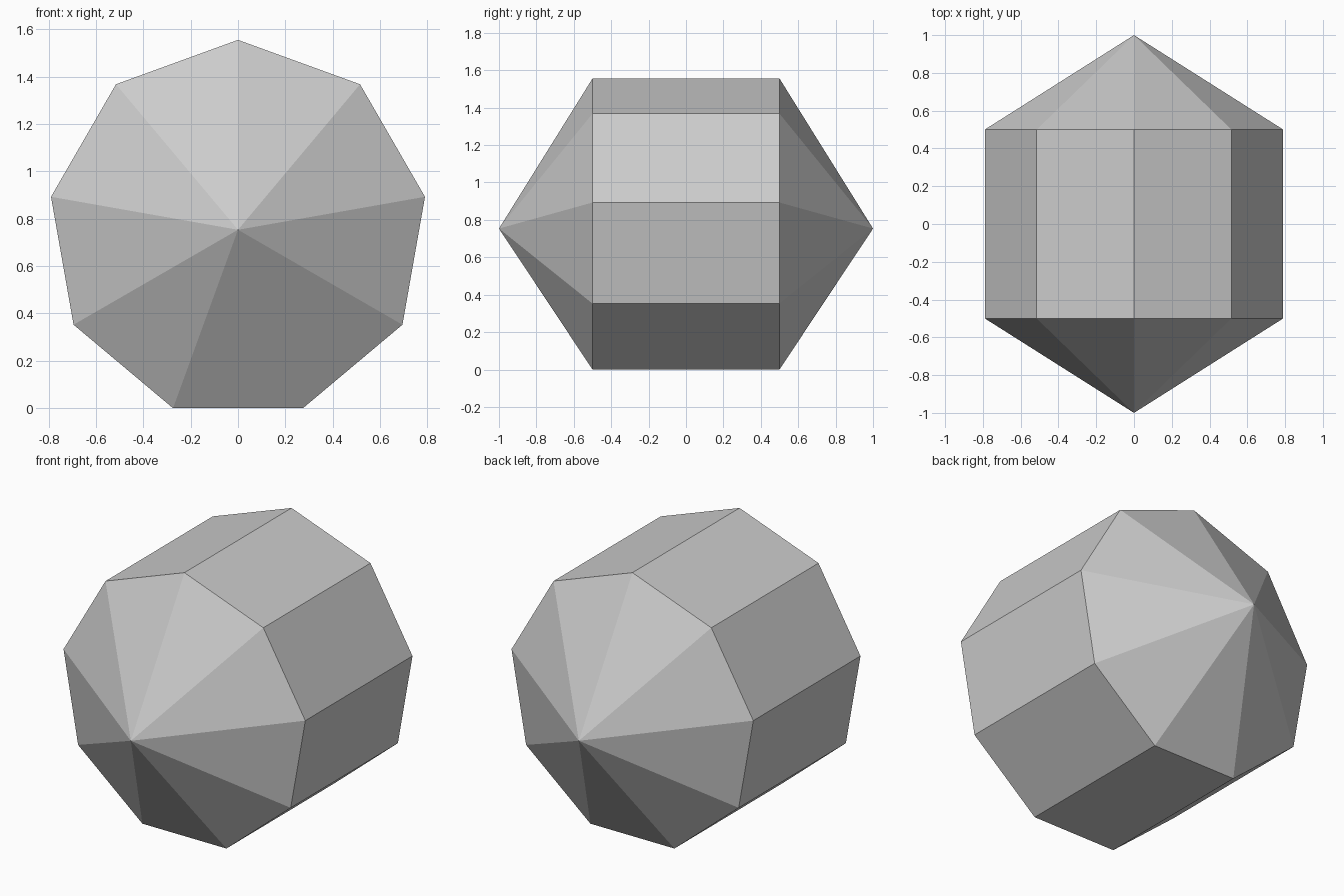
import bpy
import bmesh
from math import sin, cos, pi

if "Cube" in bpy.data.objects:
    bpy.data.objects.remove(bpy.data.objects["Cube"])

SIDES = 9
RADIUS = 0.802
HALF_LENGTH = 0.5   # half length of the straight prism
TIP = 1.0           # distance of each point from the centre
CENTRE_Z = RADIUS * cos(pi / SIDES)   # rests on its flat bottom side

bm = bmesh.new()


def ring(y):
    """Nine-sided ring around the y axis with a corner at the top."""
    return [bm.verts.new((RADIUS * sin(2 * pi * i / SIDES), y,
                          CENTRE_Z + RADIUS * cos(2 * pi * i / SIDES)))
            for i in range(SIDES)]


front, back = ring(-HALF_LENGTH), ring(HALF_LENGTH)
front_tip = bm.verts.new((0, -TIP, CENTRE_Z))
back_tip = bm.verts.new((0, TIP, CENTRE_Z))

# Straight sides and the two pointed ends
for i in range(SIDES):
    j = (i + 1) % SIDES
    bm.faces.new((front[i], front[j], back[j], back[i]))
    bm.faces.new((front_tip, front[j], front[i]))
    bm.faces.new((back_tip, back[i], back[j]))

bmesh.ops.recalc_face_normals(bm, faces=bm.faces)
mesh = bpy.data.meshes.new("pointed_prism")
bm.to_mesh(mesh)
bm.free()
bpy.context.collection.objects.link(bpy.data.objects.new("pointed_prism", mesh))
